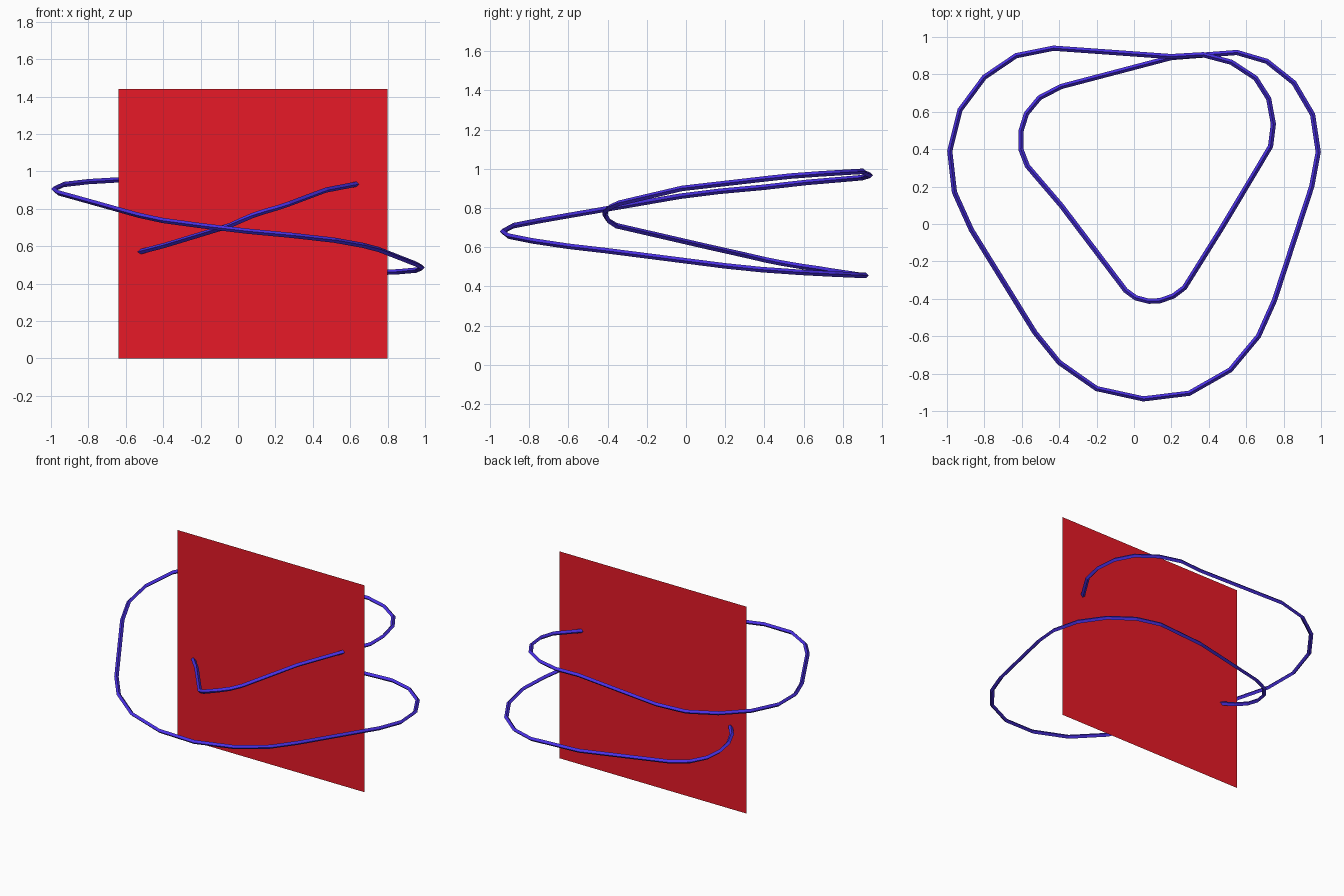
import bpy


def paint(obj, name, rgb):
    mat = bpy.data.materials.new(name)
    mat.diffuse_color = (*rgb, 1)
    obj.data.materials.append(mat)


# Square red sheet, single sided thickness, standing on the ground
bpy.ops.mesh.primitive_plane_add(size=1.44, location=(0.08, 0.25, 0.72),
                                 rotation=(1.5707963, 0, 0))
sheet = bpy.context.object
sheet.name = "red_sheet"
paint(sheet, "red", (0.8, 0.01, 0.02))

# Centre line of the closed double loop
path = [
    # outer loop, left half, rising to the back
    (0.05, -0.935, .68), (-0.2, -0.88, .71), (-0.4, -0.74, .737),
    (-0.53, -0.58, .765), (-0.87, -0.03, .86), (-0.96, 0.17, .885),
    (-0.985, 0.39, .905), (-0.93, 0.61, .93), (-0.80, 0.785, .945),
    (-0.63, 0.90, .955), (-0.43, 0.94, .967),
    # crossing over into the inner loop, right half
    (0.2, 0.895, .985), (0.37, 0.905, .987), (0.52, 0.865, .985),
    (0.65, 0.78, .98), (0.72, 0.67, .973), (0.745, 0.535, .963),
    (0.73, 0.415, .95), (0.47, -0.02, .90), (0.27, -0.34, .825),
    (0.21, -0.385, .805), (0.14, -0.41, .785),
    # inner loop, left half, falling to the back
    (0.08, -0.413, .765), (0.01, -0.395, .735), (-0.045, -0.355, .71),
    (-0.39, 0.1, .605), (-0.57, 0.31, .558), (-0.605, 0.4, .537),
    (-0.605, 0.495, .518), (-0.575, 0.59, .502), (-0.505, 0.675, .49),
    (-0.39, 0.735, .48),
    # crossing under into the outer loop, right half
    (0.2, 0.89, .457), (0.55, 0.917, .456), (0.71, 0.87, .458),
    (0.855, 0.755, .463), (0.955, 0.585, .472), (0.985, 0.385, .486),
    (0.95, 0.2, .505), (0.75, -0.41, .583), (0.665, -0.6, .605),
    (0.515, -0.78, .632), (0.295, -0.905, .657),
]

# Blue four-sided wire swept along the path
curve = bpy.data.curves.new("blue_wire", 'CURVE')
curve.dimensions = '3D'
curve.twist_mode = 'Z_UP'
curve.bevel_depth = 0.014
curve.bevel_resolution = 0
spline = curve.splines.new('POLY')
spline.points.add(len(path) - 1)
for point, co in zip(spline.points, path):
    point.co = (*co, 1)
spline.use_cyclic_u = True
spline.use_smooth = False
wire = bpy.data.objects.new("blue_wire", curve)
bpy.context.collection.objects.link(wire)
paint(wire, "blue", (0.07, 0.03, 0.8))
